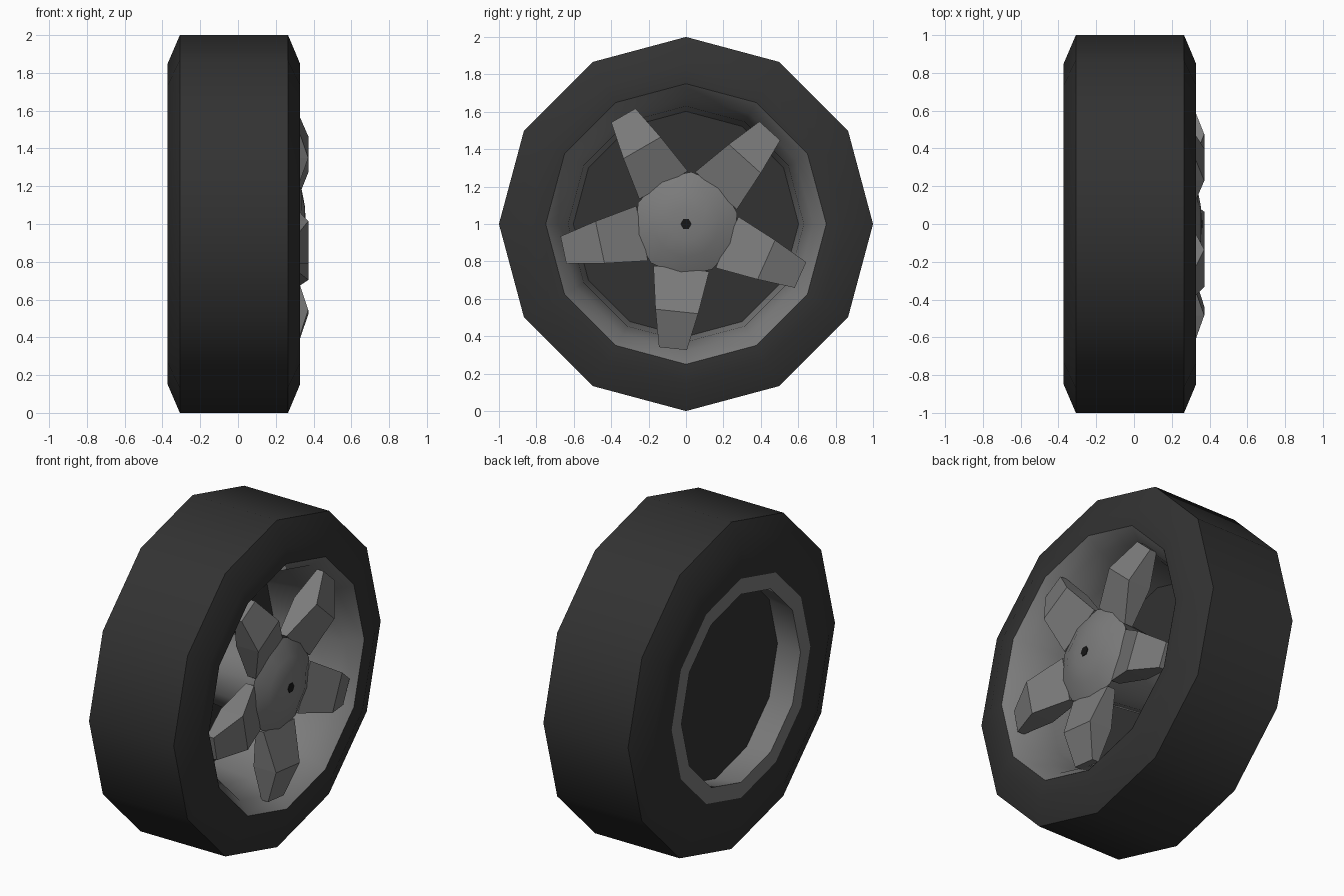
import bpy, bmesh, math
from math import cos, sin, radians

if "Cube" in bpy.data.objects:
    bpy.data.objects.remove(bpy.data.objects["Cube"])


def material(name, r, g, b):
    m = bpy.data.materials.new(name)
    m.diffuse_color = (r, g, b, 1)
    m.use_nodes = True
    m.node_tree.nodes["Principled BSDF"].inputs["Base Color"].default_value = m.diffuse_color
    return m


RUBBER = material("dark rubber", 0.032, 0.032, 0.032)
METAL = material("grey metal", 0.2, 0.2, 0.2)
BLACK = material("black", 0.008, 0.008, 0.008)


def finish(bm, name, mat, angle=None):
    bmesh.ops.remove_doubles(bm, verts=bm.verts, dist=1e-5)
    bmesh.ops.recalc_face_normals(bm, faces=bm.faces)
    me = bpy.data.meshes.new(name)
    bm.to_mesh(me)
    bm.free()
    ob = bpy.data.objects.new(name, me)
    bpy.context.collection.objects.link(ob)
    me.materials.append(mat)
    if angle:
        bpy.ops.object.select_all(action='DESELECT')
        ob.select_set(True)
        bpy.context.view_layer.objects.active = ob
        bpy.ops.object.shade_smooth_by_angle(angle=radians(angle))
    return ob


def lathe(name, profile, sides, mat, phase=0, closed=True, angle=40):
    """Spin (x, radius) points about the axle; radius 0 ends in a point."""
    bm = bmesh.new()
    rings = []
    for x, r in profile:
        if r == 0:
            rings.append([bm.verts.new((x, 0, 1))] * sides)
        else:
            rings.append([bm.verts.new((x, r * cos(a), 1 + r * sin(a)))
                          for a in (radians(phase + 360 * i / sides) for i in range(sides))])
    pairs = list(zip(rings, rings[1:]))
    if closed:
        pairs.append((rings[-1], rings[0]))
    for a, b in pairs:
        for i in range(sides):
            j = (i + 1) % sides
            quad = list(dict.fromkeys((a[i], a[j], b[j], b[i])))
            if len(quad) > 2:
                bm.faces.new(quad)
    return finish(bm, name, mat, angle)


# Tyre with bevelled shoulders
lathe("tyre", [(0.328, 0.75), (0.328, 0.85), (0.265, 1), (-0.308, 1),
               (-0.372, 0.85), (-0.372, 0.67), (-0.17, 0.67), (0.24, 0.70)], 12, RUBBER)

# Rim: deep front dish and a rear lip
lathe("rim", [(0.329, 0.75), (0.25, 0.68), (0.08, 0.63), (-0.19, 0.60),
              (-0.372, 0.575), (-0.372, 0.67), (-0.16, 0.665), (0.22, 0.70)], 12, METAL)

# Dark plate closing the wheel
lathe("back_plate", [(-0.17, 0), (-0.17, 0.605), (-0.20, 0.605), (-0.20, 0)],
      12, RUBBER, closed=False)

# Domed hub and its centre hole
lathe("hub", [(0.358, 0), (0.355, 0.09), (0.338, 0.18), (0.29, 0.28),
              (0.22, 0.24), (-0.18, 0.2)], 10, METAL, phase=-24, closed=False)
lathe("hub_hole", [(0.362, 0), (0.361, 0.03), (0.354, 0.03)], 6, BLACK, closed=False)

# Five folded spokes: (radius, half width, front x, back x)
SECTIONS = [(0.24, 0.15, 0.295, 0.24), (0.47, 0.115, 0.372, 0.22), (0.67, 0.075, 0.305, 0.26)]
for k in range(5):
    a = radians(-24 + 72 * k)
    bm = bmesh.new()
    loops = []
    for r, w, xf, xb in SECTIONS:
        corners = [(xf, w), (xf, -w), (xb, -w), (xb, w)]
        loops.append([bm.verts.new((x, r * cos(a) - t * sin(a), 1 + r * sin(a) + t * cos(a)))
                      for x, t in corners])
    for p, q in zip(loops, loops[1:]):
        for i in range(4):
            j = (i + 1) % 4
            bm.faces.new((p[i], p[j], q[j], q[i]))
    bm.faces.new(loops[0])
    bm.faces.new(loops[-1])
    finish(bm, f"spoke_{k + 1}", METAL)
